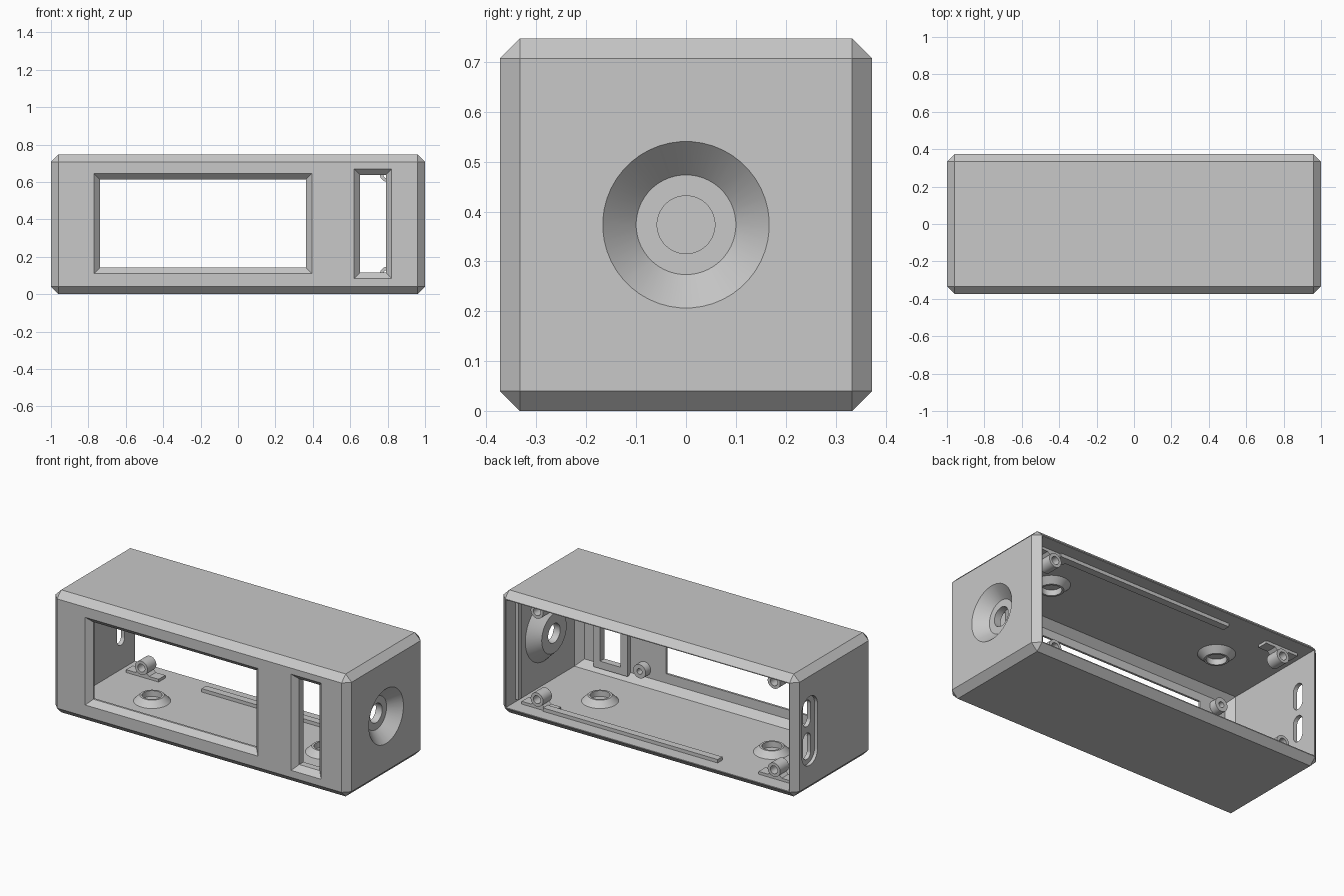
import bpy
import bmesh
from math import cos, sin, pi, copysign

old = bpy.data.objects.get("Cube")
if old:
    bpy.data.objects.remove(old, do_unlink=True)

W, D, H = 1.0, 0.373, 0.747      # half width, half depth, height
WALL, CHAMFER = 0.045, 0.04
MID = H / 2

grey = bpy.data.materials.new("plain_grey")
grey.use_nodes = True
grey.diffuse_color = (0.58, 0.58, 0.58, 1)
grey.node_tree.nodes["Principled BSDF"].inputs["Base Color"].default_value = (0.58, 0.58, 0.58, 1)


def place(u, v, w, axis):
    return {"x": (w, u, v), "y": (u, w, v), "z": (u, v, w)}[axis]


def rect(axis, w, u0, u1, v0, v1):
    return [place(u, v, w, axis) for u, v in ((u0, v0), (u1, v0), (u1, v1), (u0, v1))]


def pill(axis, w, u, v, r, half=None, n=48):
    """Circle, or an upright stadium when half is larger than r."""
    stretch = (half or r) - r
    pts = []
    for i in range(n):
        a = 2 * pi * (i + 0.5) / n
        pts.append(place(u + r * cos(a), v + r * sin(a) + copysign(stretch, sin(a)), w, axis))
    return pts


def make(name, bm):
    bmesh.ops.recalc_face_normals(bm, faces=bm.faces)
    mesh = bpy.data.meshes.new(name)
    bm.to_mesh(mesh)
    bm.free()
    mesh.materials.append(grey)
    obj = bpy.data.objects.new(name, mesh)
    bpy.context.collection.objects.link(obj)
    return obj


def loft(name, loops, ring=False):
    """Skin a row of loops; cap the ends, or join last to first for a ring."""
    bm = bmesh.new()
    rows = [[bm.verts.new(p) for p in loop] for loop in loops]
    pairs = list(zip(rows, rows[1:]))
    if ring:
        pairs.append((rows[-1], rows[0]))
    else:
        bm.faces.new(rows[0])
        bm.faces.new(rows[-1])
    for a, b in pairs:
        for i in range(len(a)):
            j = (i + 1) % len(a)
            bm.faces.new((a[i], a[j], b[j], b[i]))
    return make(name, bm)


def box(name, x0, x1, y0, y1, z0, z1):
    return loft(name, [rect("z", min(z0, z1), x0, x1, y0, y1),
                       rect("z", max(z0, z1), x0, x1, y0, y1)])


def bevel(obj, width, keep=lambda e: True):
    bm = bmesh.new()
    bm.from_mesh(obj.data)
    edges = [e for e in bm.edges if keep(e)]
    bmesh.ops.bevel(bm, geom=edges, offset=width, segments=1, affect='EDGES')
    bm.to_mesh(obj.data)
    bm.free()


def smooth(obj):
    bpy.ops.object.select_all(action='DESELECT')
    obj.select_set(True)
    bpy.context.view_layer.objects.active = obj
    bpy.ops.object.shade_smooth_by_angle(angle=0.5)


def combine(obj, tool, operation):
    bpy.context.view_layer.objects.active = obj
    mod = obj.modifiers.new("combine", 'BOOLEAN')
    mod.operation, mod.solver, mod.object = operation, 'EXACT', tool
    bpy.ops.object.modifier_apply(modifier=mod.name)
    bpy.data.objects.remove(tool, do_unlink=True)


# Chamfered case, hollow and open at the back
case = box("case", -W, W, -D, D, 0, H)
bevel(case, CHAMFER)
cavity = box("cavity", -W + WALL, W - WALL, -D + WALL, D + 0.2, WALL, H - WALL)
bevel(cavity, CHAMFER, lambda e: all(v.co.y < 0 for v in e.verts))
combine(case, cavity, 'DIFFERENCE')

# Raised frame behind the narrow window, funnel boss on the side wall
combine(case, box("frame", 0.605, 0.835, -D + 0.02, -0.30, 0.07, 0.685), 'UNION')
combine(case, loft("funnel", [pill("x", 0.97, 0, MID, 0.20),
                              pill("x", 0.89, 0, MID, 0.12)]), 'UNION')

# Windows with sloping outer edges
for x0, x1, z0, z1 in ((-0.77, 0.395, 0.11, 0.645), (0.62, 0.822, 0.083, 0.67)):
    cutter = loft("window_cutter", [
        rect("y", -D - s, x0 - s, x1 + s, z0 - s, z1 + s) for s in (0.02, -0.032)
    ] + [rect("y", -0.2, x0 + 0.032, x1 - 0.032, z0 + 0.032, z1 - 0.032)])
    combine(case, cutter, 'DIFFERENCE')

# Conical recess and round hole in the side
combine(case, loft("recess_cutter", [pill("x", W + 0.02, 0, MID, 0.187),
                                     pill("x", W - 0.067, 0, MID, 0.10)]), 'DIFFERENCE')
combine(case, loft("hole_cutter", [pill("x", 0.8, 0, MID, 0.058),
                                   pill("x", 1.1, 0, MID, 0.058)]), 'DIFFERENCE')

# Sunken pill with two slots in the other side
SLOT_Y = 0.235
combine(case, loft("pill_cutter", [pill("x", x, SLOT_Y, MID, 0.075, 0.21)
                                   for x in (-1.1, -0.98)]), 'DIFFERENCE')
for dz in (-0.1, 0.1):
    combine(case, loft("slot_cutter", [pill("x", x, SLOT_Y, MID + dz, 0.037, 0.08)
                                       for x in (-1.1, -0.9)]), 'DIFFERENCE')
smooth(case)

# Parts repeated on the floor and the ceiling
for side, base, up in (("floor", 0, 1), ("ceiling", H, -1)):
    def z(height):
        return base + up * height

    # Sloping round sockets
    for x in (-0.58, 0.58):
        smooth(loft(side + "_socket", [
            pill("z", z(h), x, 0, r)
            for h, r in ((0.04, 0.108), (0.08, 0.068), (0.08, 0.056), (0.04, 0.056))], ring=True))

    # Stop rail for the back cover
    box(side + "_rail", -0.42, 0.76, 0.25, 0.295, z(0.04), z(0.066))

    # Corner screw posts on a foot and a web
    for x in (-0.8, 0.8):
        zc = z(0.105)
        smooth(loft(side + "_screw_post", [
            pill("y", y, x, zc, r, n=32)
            for y, r in ((0.21, 0.042), (0.295, 0.042), (0.295, 0.024), (0.21, 0.024))], ring=True))
        box(side + "_post_foot", x - 0.11, x + 0.11, 0.22, 0.285, z(0.04), z(0.062))
        loft(side + "_post_web", [rect("z", z(h), x - w, x + w, 0.22, 0.285)
                                  for h, w in ((0.04, 0.07), (0.077, 0.03))])

    # Standoffs behind the front panel
    for x in (-0.85, 0.51):
        smooth(loft(side + "_standoff", [
            pill("y", y, x, z(0.135), r, n=32)
            for y, r in ((-0.335, 0.042), (-0.28, 0.042), (-0.28, 0.017), (-0.335, 0.017))], ring=True))

# Upright stop rail on the side wall
box("side_rail", 0.935, 0.96, 0.25, 0.28, 0.06, H - 0.06)
